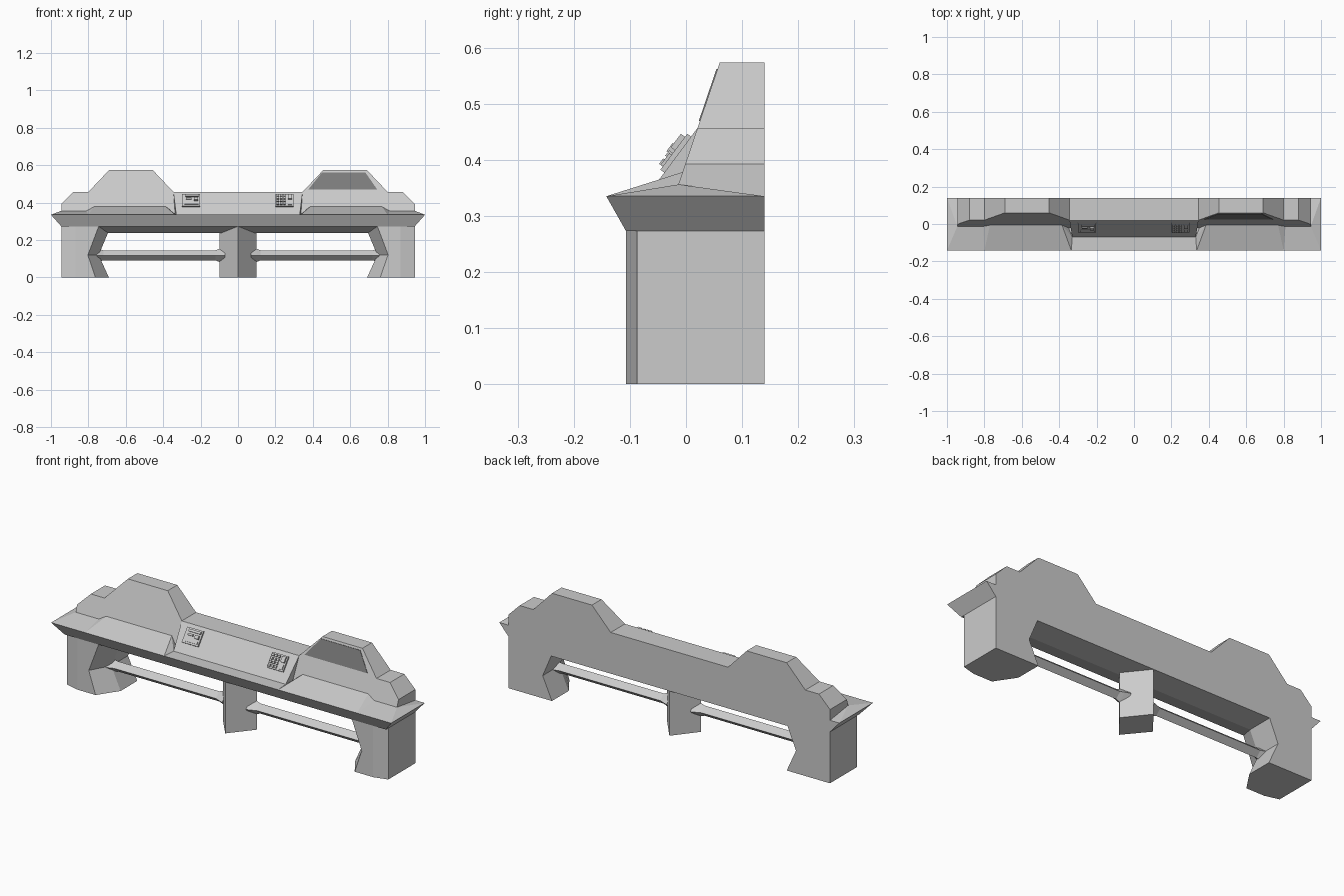
import bpy, bmesh
from mathutils import Vector, Matrix

if "Cube" in bpy.data.objects:
    bpy.data.objects.remove(bpy.data.objects["Cube"])


def finish(bm, name):
    bmesh.ops.recalc_face_normals(bm, faces=bm.faces)
    me = bpy.data.meshes.new(name)
    bm.to_mesh(me)
    bm.free()
    ob = bpy.data.objects.new(name, me)
    bpy.context.collection.objects.link(ob)
    return ob


def loft(name, rings):
    """Skin equal-length rings and cap both ends."""
    bm = bmesh.new()
    vs = [[bm.verts.new(p) for p in r] for r in rings]
    n = len(rings[0])
    for a, b in zip(vs, vs[1:]):
        for i in range(n):
            j = (i + 1) % n
            bm.faces.new((a[i], a[j], b[j], b[i]))
    bm.faces.new(vs[0])
    bm.faces.new(vs[-1])
    return finish(bm, name)


def hull(name, pts):
    bm = bmesh.new()
    for p in pts:
        bm.verts.new(p)
    res = bmesh.ops.convex_hull(bm, input=bm.verts)
    junk = set(res["geom_interior"]) | set(res["geom_unused"])
    bmesh.ops.delete(bm, geom=[v for v in junk if isinstance(v, bmesh.types.BMVert)], context='VERTS')
    bmesh.ops.dissolve_limit(bm, angle_limit=0.01, verts=bm.verts, edges=bm.edges)
    return finish(bm, name)


def mirrored(half):
    """Close a half profile (x > 0) by reflecting it over x = 0."""
    return half + [(-x, v) for x, v in reversed(half)]


def front_y(z):
    return 0.02 + (z - 0.455) * 0.34


BACK = 0.14

# Lower body: footprint block with a bevelled arch cut through it
foot = mirrored([(0.945, BACK), (0.945, -0.087), (0.87, -0.107)])
legs = loft("leg_body", [[(x, y, z) for x, y in foot] for z in (0, 0.3)])

arch_back = [(0.685, -0.012), (0.745, 0.12), (0.695, 0.238)]
arch_front = [(0.757, -0.012), (0.803, 0.12), (0.745, 0.273)]
k = 1.12
arch_out = [(a[0] + (b[0] - a[0]) * k, a[1] + (b[1] - a[1]) * k)
            for a, b in zip(arch_back, arch_front)]
cutter = loft("arch_cutter", [[(x, y, z) for x, z in mirrored(p)] for p, y in
                              ((arch_back, 0.16), (arch_back, 0.0), (arch_out, -0.107 * k))])
mod = legs.modifiers.new("arch", 'BOOLEAN')
mod.operation = 'DIFFERENCE'
mod.solver = 'EXACT'
mod.object = cutter
bpy.context.view_layer.objects.active = legs
legs.select_set(True)
bpy.ops.object.modifier_apply(modifier=mod.name)
cutter.hide_render = True
bpy.data.objects.remove(cutter)

# Diamond centre pillar
loft("centre_pillar", [[(0, -0.107, z), (0.1, 0.015, z), (0, BACK, z), (-0.1, 0.015, z)]
                       for z in (0, 0.28)])

# Diamond foot rails, flared where they meet the pillar and legs
for s, side in ((1, "right"), (-1, "left")):
    rings = []
    for x, r in ((0.07, 0.045), (0.1, 0.035), (0.12, 0.027), (0.72, 0.027), (0.76, 0.04)):
        rings.append([(s * x, 0.015 - r * 1.1, 0.118), (s * x, 0.015, 0.118 + r),
                      (s * x, 0.015 + r * 1.1, 0.118), (s * x, 0.015, 0.118 - r)])
    loft("foot_rail_" + side, rings)

# Flared counter rim
loft("counter_rim", [[(-x, y, z), (x, y, z), (x, BACK, z), (-x, BACK, z)]
                     for x, y, z in ((0.945, -0.107, 0.273), (1.0, -0.142, 0.335))])

# Stepped upper housing with sloped front
steps = mirrored([(0.945, 0.3), (0.945, 0.392), (0.88, 0.457), (0.80, 0.457),
                  (0.69, 0.573), (0.455, 0.573), (0.345, 0.457)])
loft("upper_housing", [[(x, front_y(z), z) for x, z in steps],
                       [(x, BACK, z) for x, z in steps]])

# Sloped counter tops at each end and raised ramps beside the centre
for s, side in ((1, "right"), (-1, "left")):
    hull("counter_end_" + side, [(s * x, y, z) for x, y, z in (
        (1, -0.142, 0.335), (1, BACK, 0.335), (0.945, -0.013, 0.356), (0.945, BACK, 0.335),
        (0.7, -0.142, 0.335), (0.7, -0.013, 0.356), (0.7, BACK, 0.335))])
    hull("counter_ramp_" + side, [(s * x, y, z) for x, y, z in (
        (0.80, -0.142, 0.335), (0.335, -0.142, 0.335), (0.33, -0.07, 0.335),
        (0.81, -0.013, 0.356), (0.77, -0.006, 0.378), (0.385, -0.006, 0.378),
        (0.80, 0.03, 0.335), (0.37, 0.03, 0.335))])

# Sloped centre control panel
hull("control_panel", [(s * x, y, z) for s in (1, -1) for x, y, z in (
    (0.345, 0.02, 0.456), (0.33, -0.07, 0.335), (0.345, 0.05, 0.456), (0.345, 0.05, 0.335))])

# Dark display on the right hump
screen_pts = [(0.375, 0.469), (0.745, 0.469), (0.68, 0.562), (0.45, 0.562)]
screen = loft("display_screen", [[(x, front_y(z) + d, z) for x, z in screen_pts]
                                 for d in (-0.002, 0.01)])
dark = bpy.data.materials.new("dark_grey")
dark.diffuse_color = (0.2, 0.2, 0.2, 1)
dark.use_nodes = True
dark.node_tree.nodes["Principled BSDF"].inputs["Base Color"].default_value = dark.diffuse_color
screen.data.materials.append(dark)

# Control clusters: boxes placed in the panel plane (u across, v up the slope)
UP, OUT = Vector((0, 0.6, 0.8)), Vector((0, -0.8, 0.6))
BASE = Vector((0, -0.0145, 0.409))


def cluster(name, cx, boxes):
    bm = bmesh.new()
    for u, v, w, h, top in boxes:
        frame = Matrix((Vector((1, 0, 0)) * w, UP * h, OUT * top)).transposed().to_4x4()
        pos = BASE + Vector((cx + u, 0, 0)) + UP * v + OUT * top / 2
        bmesh.ops.create_cube(bm, size=1, matrix=Matrix.Translation(pos) @ frame)
    finish(bm, name)


plate = (0, 0, 0.095, 0.08, 0.009)
cluster("slider_cluster", -0.252, [plate,
        (0.006, 0.026, 0.07, 0.012, 0.017), (-0.012, 0.006, 0.03, 0.01, 0.017),
        (0.028, 0.002, 0.022, 0.018, 0.02), (0.004, -0.024, 0.074, 0.014, 0.014)])
keys = [(-0.035 + 0.018 * i, -0.027 + 0.018 * j, 0.012, 0.012, 0.017)
        for i in range(3) for j in range(4)]
cluster("keypad_cluster", 0.248, [plate] + keys + [
        (0.03, 0.018, 0.022, 0.03, 0.018), (0.03, -0.02, 0.022, 0.026, 0.014)])
